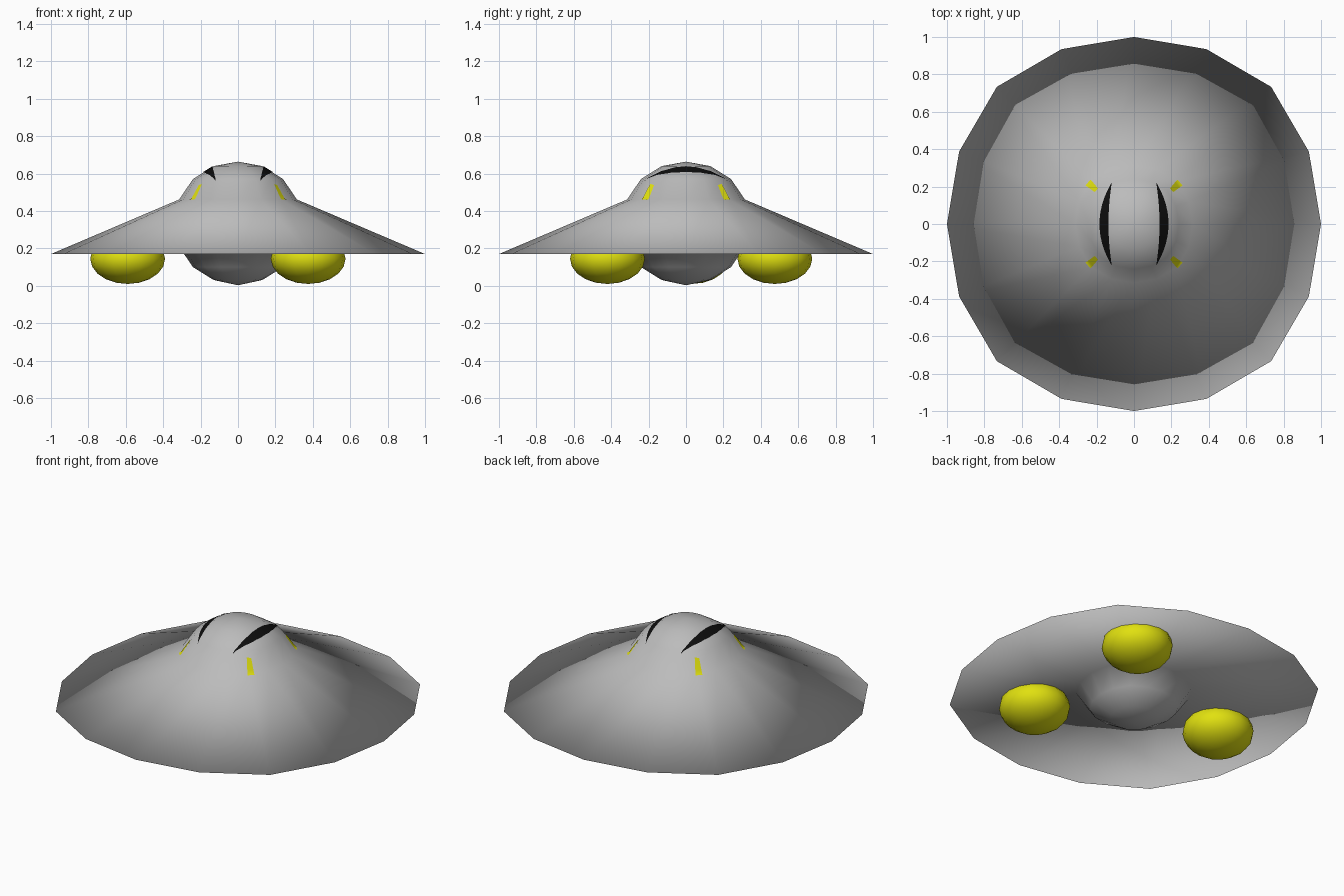
import bpy, bmesh, math
from mathutils import Vector
from mathutils.bvhtree import BVHTree

if "Cube" in bpy.data.objects:
    bpy.data.objects.remove(bpy.data.objects["Cube"])


def material(name, rgb):
    m = bpy.data.materials.new(name)
    m.diffuse_color = (*rgb, 1)
    m.use_nodes = True
    m.node_tree.nodes["Principled BSDF"].inputs["Base Color"].default_value = m.diffuse_color
    return m


GRAY = material("hull_gray", (0.5, 0.5, 0.5))
YELLOW = material("yellow", (0.75, 0.75, 0.005))
BLACK = material("black", (0.004, 0.004, 0.004))


def finish(bm, name, mat):
    me = bpy.data.meshes.new(name)
    bm.normal_update()
    bm.to_mesh(me)
    me.materials.append(mat)
    for p in me.polygons:
        p.use_smooth = True
    ob = bpy.data.objects.new(name, me)
    bpy.context.collection.objects.link(ob)
    return ob


# Hull: 16-sided ball whose equator is pulled out and down into a wide brim
SEG = 16
BULGE = (1, 1.012, 1.037, 1.012)
profile = [(0.13, 0.031), (0.241, 0.10), (0.314, 0.208), (1.0, 0.17),
           (0.314, 0.462), (0.241, 0.571), (0.13, 0.64)]
bm = bmesh.new()
rings = []
for r, z in profile:
    ring = []
    for i in range(SEG):
        a = 2 * math.pi * i / SEG
        k = r * BULGE[i % 4]
        ring.append(bm.verts.new((k * math.cos(a), k * math.sin(a), z)))
    rings.append(ring)
bottom = bm.verts.new((0, 0, 0.003))
top = bm.verts.new((0, 0, 0.664))
for i in range(SEG):
    j = (i + 1) % SEG
    bm.faces.new((bottom, rings[0][j], rings[0][i]))
    bm.faces.new((rings[-1][i], rings[-1][j], top))
    for lo, hi in zip(rings, rings[1:]):
        bm.faces.new((lo[i], lo[j], hi[j], hi[i]))
bm.normal_update()
surface = BVHTree.FromBMesh(bm)
finish(bm, "saucer_hull", GRAY)
bm.free()


def on_hull(x, y):
    """Point just above the hull skin at x, y."""
    hit, normal, _, _ = surface.ray_cast(Vector((x, y, 2)), Vector((0, 0, -1)))
    return hit + normal * 0.003


def patch(name, mat, point, nu, nv):
    """Thin painted patch following the hull; point(u, v) gives x, y."""
    pb = bmesh.new()
    g = [[pb.verts.new(on_hull(*point(u / nu, v / nv))) for v in range(nv + 1)]
         for u in range(nu + 1)]
    for u in range(nu):
        for v in range(nv):
            pb.faces.new((g[u][v], g[u + 1][v], g[u + 1][v + 1], g[u][v + 1]))
    pb.normal_update()
    if sum(f.normal.z for f in pb.faces) < 0:
        bmesh.ops.reverse_faces(pb, faces=pb.faces[:])
    finish(pb, name, mat)
    pb.free()


# Crescent windows on both sides of the dome
for s, side in ((-1, "left"), (1, "right")):
    def crescent(u, v, s=s):
        t = 2 * u - 1
        b = 1 - t * t
        return s * (0.118 + b * (0.017 + 0.047 * v) + 0.001 * v), 0.22 * t
    patch(side + "_window", BLACK, crescent, 24, 4)

# Four small marker lights at the foot of the dome
for n, (sx, sy) in enumerate(((1, 1), (-1, 1), (-1, -1), (1, -1))):
    def marker(u, v, sx=sx, sy=sy):
        r = 0.268 + 0.062 * u
        w = (v - 0.5) * (0.026 + 0.014 * u)
        a = math.radians(42)
        return (sx * (r * math.cos(a) - w * math.sin(a)),
                sy * (r * math.sin(a) + w * math.cos(a)))
    patch("marker_light_%d" % (n + 1), YELLOW, marker, 6, 2)

# Three landing pods under the brim
for n, (x, y) in enumerate(((-0.59, 0.03), (0.375, -0.42), (0.375, 0.475))):
    pb = bmesh.new()
    bmesh.ops.create_uvsphere(pb, u_segments=16, v_segments=10, radius=1)
    pod = finish(pb, "landing_pod_%d" % (n + 1), YELLOW)
    pb.free()
    pod.scale = (0.2, 0.2, 0.135)
    pod.location = (x, y, 0.145)
